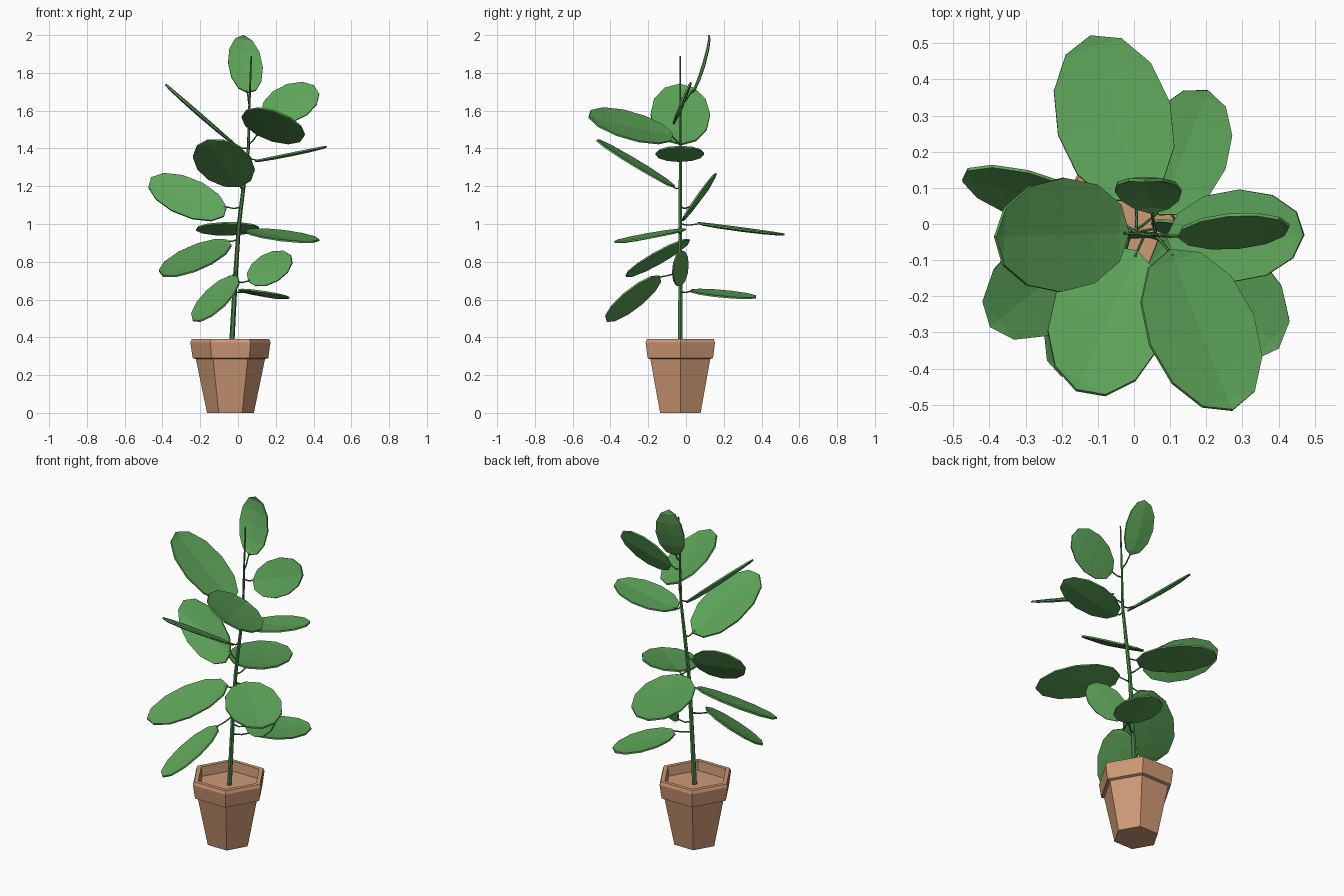
import bpy, math
from mathutils import Vector

if "Cube" in bpy.data.objects:
    bpy.data.objects.remove(bpy.data.objects["Cube"])


def material(name, color):
    m = bpy.data.materials.new(name)
    m.diffuse_color = (*color, 1)
    m.use_nodes = True
    m.node_tree.nodes["Principled BSDF"].inputs["Base Color"].default_value = m.diffuse_color
    return m


CLAY = material("clay", (0.62, 0.32, 0.18))
LEAF = material("leaf_green", (0.11, 0.37, 0.10))
STEM = material("stem_green", (0.07, 0.24, 0.07))


def make(name, verts, faces, mat):
    me = bpy.data.meshes.new(name)
    me.from_pydata([tuple(v) for v in verts], [], faces)
    me.materials.append(mat)
    ob = bpy.data.objects.new(name, me)
    bpy.context.collection.objects.link(ob)
    return ob


# Lathe a (radius, z) profile with n flat sides, capped at both ends
def lathe(name, profile, n, center, mat):
    verts, faces = [], []
    for r, z in profile:
        for k in range(n):
            a = 2 * math.pi * k / n
            verts.append((center[0] + r * math.cos(a), center[1] + r * math.sin(a), z))
    for i in range(len(profile) - 1):
        for k in range(n):
            j = (k + 1) % n
            faces.append((i*n + k, i*n + j, (i+1)*n + j, (i+1)*n + k))
    faces.append(tuple(reversed(range(n))))
    faces.append(tuple((len(profile) - 1) * n + k for k in range(n)))
    return make(name, verts, faces, mat)


# Tapered tube through points
def tube(name, pts, radii, n, mat):
    pts = [Vector(p) for p in pts]
    verts, faces = [], []
    for i, p in enumerate(pts):
        d = (pts[min(i+1, len(pts)-1)] - pts[max(i-1, 0)]).normalized()
        ref = Vector((0, 1, 0)) if abs(d.y) < 0.8 else Vector((1, 0, 0))
        u = d.cross(ref).normalized()
        v = d.cross(u)
        for k in range(n):
            a = 2 * math.pi * k / n
            verts.append(p + radii[i] * (u * math.cos(a) + v * math.sin(a)))
    for i in range(len(pts) - 1):
        for k in range(n):
            j = (k + 1) % n
            faces.append((i*n + k, i*n + j, (i+1)*n + j, (i+1)*n + k))
    faces.append(tuple(reversed(range(n))))
    faces.append(tuple((len(pts) - 1) * n + k for k in range(n)))
    return make(name, verts, faces, mat)


# Twelve-sided elliptical leaf with a shallow fold along the midrib
def leaf(name, base, tip, half, bow=0.0):
    b, t, w = Vector(base), Vector(tip), Vector(half)
    axis = t - b
    n = axis.cross(w).normalized()
    if n.z < 0:
        n, w = -n, -w
    fold = 0.07 * w.length
    verts, faces = [b], []
    for k in range(1, 6):
        a = math.pi * k / 6
        c = b + axis * (0.5 - 0.5 * math.cos(a)) - n * bow * math.sin(a)
        s = math.sin(a)
        verts += [c - w * s, c - n * fold * s, c + w * s]
    verts.append(t)
    faces += [(0, 2, 1), (0, 3, 2)]
    for k in range(4):
        i = 1 + 3 * k
        faces += [(i, i+1, i+4, i+3), (i+1, i+2, i+5, i+4)]
    faces += [(13, 14, 16), (14, 15, 16)]
    ob = make(name, verts, faces, LEAF)
    sol = ob.modifiers.new("thickness", "SOLIDIFY")
    sol.thickness = 0.009
    sol.offset = 0
    return ob


# Pot with rim and soil surface
lathe("pot", [(0.124, 0), (0.183, 0.285), (0.20, 0.29), (0.212, 0.372), (0.205, 0.39),
              (0.18, 0.39), (0.174, 0.335)], 6, (-0.04, -0.03), CLAY)

# Stem, gently leaning
STEM_PTS = [(-0.035, 0.33), (-0.012, 0.75), (0.005, 1.0), (0.03, 1.2), (0.055, 1.4), (0.06, 1.62), (0.07, 1.89)]
tube("stem", [(x, -0.03, z) for x, z in STEM_PTS], [0.014, 0.012, 0.011, 0.01, 0.008, 0.006, 0.004], 6, STEM)


def stem_at(z):
    for (x0, z0), (x1, z1) in zip(STEM_PTS, STEM_PTS[1:]):
        if z <= z1:
            return Vector((x0 + (x1 - x0) * (z - z0) / (z1 - z0), -0.03, z))


# Leaves: stalk height, base, tip, half-width vector, bow
LEAVES = [
    (0.75, (-0.04, -0.14, 0.725), (-0.20, -0.42, 0.485), (0.10, -0.05, 0.024), 0),
    (0.64, (0.07, 0.025, 0.65), (0.205, 0.37, 0.61), (0.116, -0.045, -0.012), 0),
    (0.70, (0.055, -0.01, 0.695), (0.28, -0.05, 0.835), (-0.045, 0.035, 0.065), 0),
    (0.92, (-0.055, -0.016, 0.915), (-0.398, -0.284, 0.725), (-0.088, 0.105, 0.03), 0),
    (1.00, (0.01, 0.06, 1.005), (-0.12, 0.522, 0.945), (0.155, 0.045, -0.01), 0),
    (0.95, (0.07, -0.035, 0.972), (0.40, -0.345, 0.905), (0.105, 0.11, 0.01), 0),
    (1.09, (-0.06, 0.02, 1.09), (-0.475, 0.12, 1.195), (-0.025, 0.075, 0.115), 0),
    (1.19, (0.01, -0.075, 1.20), (-0.16, -0.46, 1.445), (0.14, -0.08, 0.03), 0),
    (1.37, (0.09, -0.035, 1.333), (0.47, -0.03, 1.41), (0.01, 0.128, 0), 0),
    (1.40, (-0.015, -0.025, 1.42), (-0.384, -0.035, 1.74), (0.005, 0.158, 0), 0),
    (1.42, (0.10, -0.07, 1.475), (0.273, -0.515, 1.565), (0.143, 0.042, -0.083), 0),
    (1.58, (0.122, -0.035, 1.59), (0.43, -0.005, 1.69), (-0.015, 0.045, 0.10), 0),
    (1.63, (0.05, 0.03, 1.695), (0.03, 0.12, 2.0), (0.092, 0, -0.012), 0.018),
]
for i, (h, base, tip, half, bow) in enumerate(LEAVES, 1):
    leaf(f"leaf_{i:02d}", base, tip, half, bow)
    s, b = stem_at(h), Vector(base)
    mid = (s + b) / 2 - Vector((0, 0, 0.008))
    end = b + (Vector(tip) - b) * 0.04
    tube(f"leaf_stalk_{i:02d}", [s, mid, end], [0.005, 0.004, 0.004], 5, STEM)
